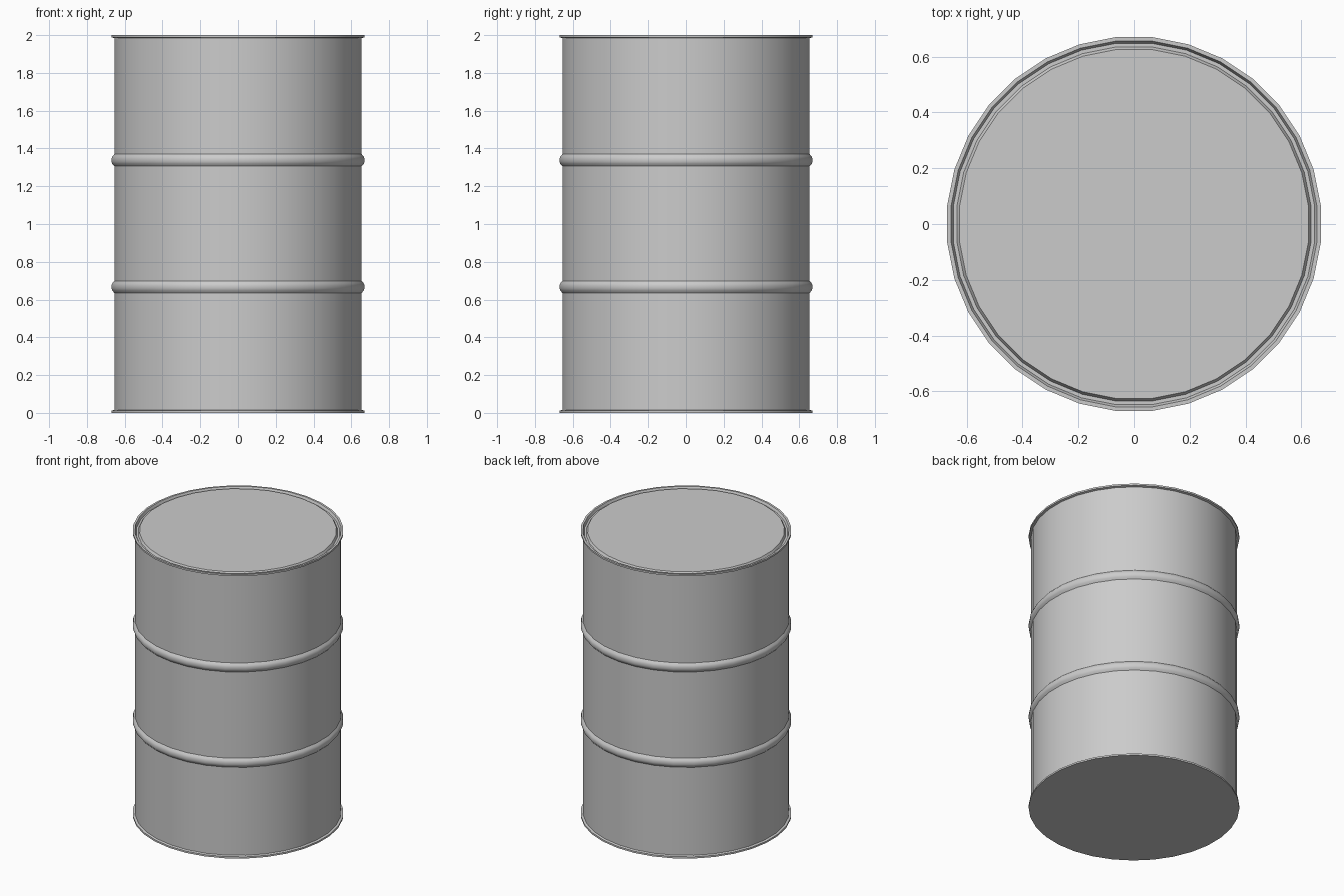
import bpy, bmesh, math

cube = bpy.data.objects.get("Cube")
if cube:
    bpy.data.objects.remove(cube, do_unlink=True)

SIDES = 32
BODY_R, RIM_R = 0.658, 0.673

steel = bpy.data.materials.new("grey_steel")
steel.use_nodes = True
GREY = (0.6, 0.6, 0.6, 1)
steel.diffuse_color = GREY
steel.node_tree.nodes["Principled BSDF"].inputs["Base Color"].default_value = GREY


def lathe(name, profile, cap=None):
    """Turn (radius, z) points, listed bottom to top, around z; cap closes the first or last ring."""
    bm = bmesh.new()
    rings = []
    for r, z in profile:
        angles = [2 * math.pi * (i + 0.5) / SIDES for i in range(SIDES)]
        rings.append([bm.verts.new((r * math.cos(a), r * math.sin(a), z)) for a in angles])
    for low, high in zip(rings, rings[1:]):
        for i in range(SIDES):
            j = (i + 1) % SIDES
            bm.faces.new((low[i], low[j], high[j], high[i]))
    if cap == "bottom":
        bm.faces.new(rings[0][::-1])
    elif cap == "top":
        bm.faces.new(rings[-1])
    mesh = bpy.data.meshes.new(name)
    bm.to_mesh(mesh)
    bm.free()
    mesh.materials.append(steel)
    obj = bpy.data.objects.new(name, mesh)
    bpy.context.collection.objects.link(obj)
    bpy.ops.object.select_all(action="DESELECT")
    obj.select_set(True)
    bpy.context.view_layer.objects.active = obj
    bpy.ops.object.shade_smooth_by_angle(angle=math.radians(30))
    return obj


def hoop(z):
    """Rounded rolling hoop pressed out of the wall."""
    return [(BODY_R, z - 0.032), (RIM_R - 0.004, z - 0.019), (RIM_R, z - 0.008),
            (RIM_R, z + 0.008), (RIM_R - 0.004, z + 0.019), (BODY_R, z + 0.032)]


# Wall with two rolling hoops
lathe("drum_wall", [(BODY_R, 0.016)] + hoop(0.667) + hoop(1.338) + [(BODY_R, 1.984)])

# Flat base with its projecting rim
lathe("base_rim", [(RIM_R, 0), (RIM_R, 0.012), (BODY_R, 0.016)], cap="bottom")

# Top rim, narrow groove and raised lid
lathe("top_rim_and_lid", [(BODY_R, 1.984), (RIM_R, 1.988), (RIM_R, 2.0), (0.659, 2.0),
                          (0.651, 1.982), (0.638, 1.982), (0.629, 1.998)], cap="top")
